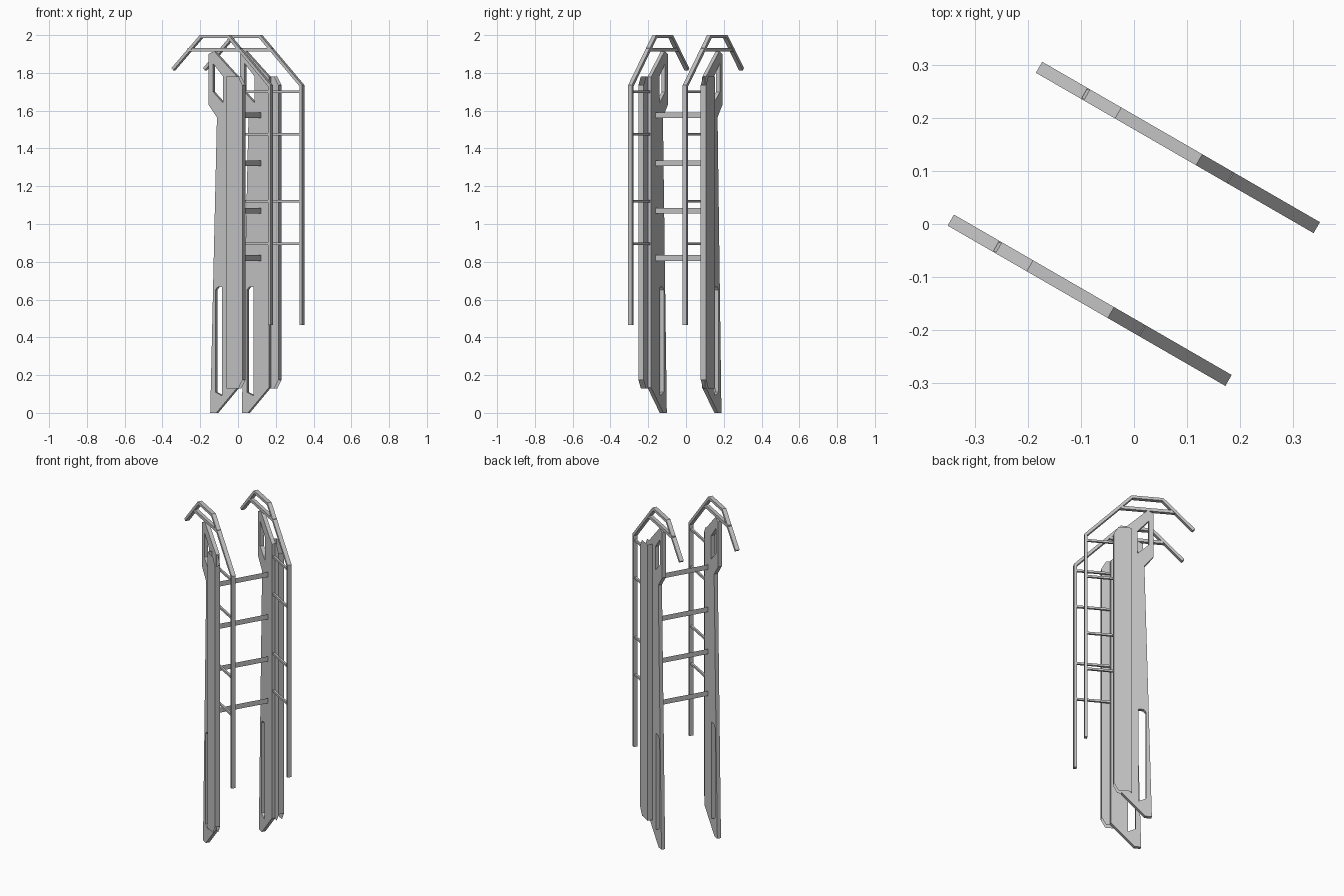
import bpy, bmesh, math
from mathutils import Matrix, Vector

cube = bpy.data.objects.get("Cube")
if cube:
    bpy.data.objects.remove(cube, do_unlink=True)

grey = bpy.data.materials.new("light_grey_metal")
grey.use_nodes = True
COLOUR = (0.55, 0.55, 0.55, 1)
grey.diffuse_color = COLOUR
grey.node_tree.nodes["Principled BSDF"].inputs["Base Color"].default_value = COLOUR

# The whole ladder is turned about the vertical axis
TURN = Matrix.Rotation(math.radians(-30), 4, "Z")


def finish(bm, name):
    bm.transform(TURN)
    mesh = bpy.data.meshes.new(name)
    bm.to_mesh(mesh)
    bm.free()
    mesh.materials.append(grey)
    obj = bpy.data.objects.new(name, mesh)
    bpy.context.collection.objects.link(obj)


def slab(name, loops, v_in, v_out, open_ends=False):
    """Extrude a side profile (first loop outline, the rest holes) sideways."""
    bm = bmesh.new()
    edges = []
    for loop in loops:
        vs = [bm.verts.new((u, v_in, z)) for u, z in loop]
        edges += [bm.edges.new((vs[i - 1], vs[i])) for i in range(len(vs))]
    bmesh.ops.triangle_fill(bm, edges=edges, use_beauty=True, use_dissolve=False)
    out = bmesh.ops.extrude_face_region(bm, geom=bm.faces[:], use_keep_orig=True)
    moved = [g for g in out["geom"] if isinstance(g, bmesh.types.BMVert)]
    bmesh.ops.translate(bm, verts=moved, vec=(0, v_out - v_in, 0))
    bmesh.ops.recalc_face_normals(bm, faces=bm.faces[:])
    if open_ends:
        caps = [f for f in bm.faces if abs(f.normal.z) > 0.1]
        bmesh.ops.delete(bm, geom=caps, context="FACES")
    finish(bm, name)


def rect(u0, u1, z0, z1):
    return [(u0, z0), (u1, z0), (u1, z1), (u0, z1)]


def band(path, width):
    """Closed outline of a mitred strip lying on the right of the path."""
    pts = [Vector(p) for p in path]
    dirs = [(b - a).normalized() for a, b in zip(pts, pts[1:])]
    norms = [Vector((d.y, -d.x)) for d in dirs]
    inner = []
    for i, p in enumerate(pts):
        a, b = norms[max(i - 1, 0)], norms[min(i, len(norms) - 1)]
        inner.append(p + (a + b) * (width / (1 + a.dot(b))))
    return [tuple(p) for p in pts + inner[::-1]]


RAIL = [(-0.304, 1.825), (-0.131, 2.0), (0.046, 2.0), (0.303, 1.735), (0.303, 0.465)]
PLATE = [(-0.067, 0), (-0.03, 0), (0.1, 0.135), (0.1, 1.777), (-0.044, 1.915),
         (-0.077, 1.9), (-0.077, 1.63), (-0.026, 1.565)]
WINDOW = [(-0.05, 1.7), (0.012, 1.64), (0.012, 1.78), (-0.05, 1.85)]
SLOT = [(-0.036, 0.11), (0.006, 0.09), (0.006, 0.667), (-0.022, 0.667), (-0.036, 0.65)]
PANEL = [(0.049, 0.13), (0.122, 0.13), (0.147, 0.175), (0.147, 1.735),
         (0.122, 1.78), (0.049, 1.78)]

# Two mirrored side frames
for side, s in (("front", -1), ("back", 1)):
    slab(side + "_handrail", [band(RAIL, 0.016)], s * 0.155, s * 0.179)
    slab(side + "_handrail_brace", [rect(-0.205, 0.115, 1.913, 1.931)], s * 0.157, s * 0.177)
    slab(side + "_side_plate", [PLATE, WINDOW, SLOT], s * 0.156, s * 0.178)
    slab(side + "_outer_panel", [PANEL], s * 0.175, s * 0.206, open_ends=True)
    for i, z in enumerate((0.896, 1.12, 1.475, 1.70)):
        slab(f"{side}_rail_support_{i + 1}", [rect(0.09, 0.295, z - 0.006, z + 0.006)],
             s * 0.161, s * 0.173)

# Flat upright rungs between the frames
for i, z in enumerate((0.82, 1.07, 1.322, 1.575)):
    bm = bmesh.new()
    corners = [(-0.16, -0.015), (0.16, -0.015), (0.16, 0.015), (-0.16, 0.015)]
    bm.faces.new([bm.verts.new((0.052, v, z + h)) for v, h in corners])
    finish(bm, f"rung_{i + 1}")
